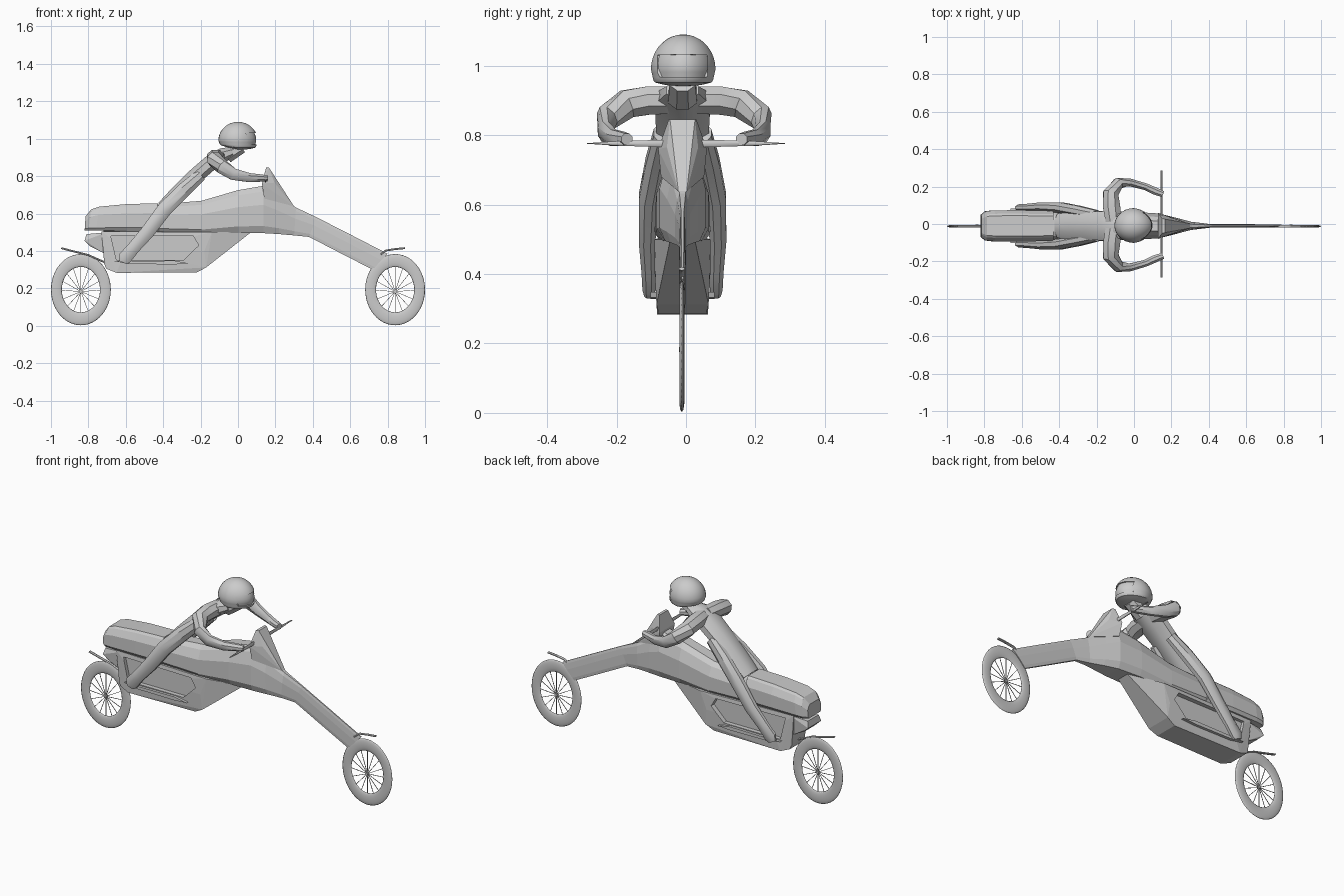
import bpy, bmesh, math
from mathutils import Vector

if "Cube" in bpy.data.objects:
    bpy.data.objects.remove(bpy.data.objects["Cube"])

YC = -0.01  # centre plane of the machine


def finish(bm, name, smooth=None):
    bmesh.ops.recalc_face_normals(bm, faces=bm.faces)
    me = bpy.data.meshes.new(name)
    bm.to_mesh(me)
    bm.free()
    ob = bpy.data.objects.new(name, me)
    bpy.context.collection.objects.link(ob)
    bpy.ops.object.select_all(action='DESELECT')
    bpy.context.view_layer.objects.active = ob
    ob.select_set(True)
    if smooth:
        bpy.ops.object.shade_smooth_by_angle(angle=math.radians(smooth))
    return ob


def skin(bm, rings):
    """Join vertex rings into a capped skin."""
    rings = [[bm.verts.new(p) for p in r] for r in rings]
    n = len(rings[0])
    for a, b in zip(rings, rings[1:]):
        for i in range(n):
            bm.faces.new((a[i], a[(i + 1) % n], b[(i + 1) % n], b[i]))
    bm.faces.new(rings[0])
    bm.faces.new(rings[-1])


def tube(bm, pts, ref, sides=8):
    """Elliptical tube; each point is x, y, z, radius along ref, radius across."""
    c = [Vector(p[:3]) for p in pts]
    rings = []
    for i, p in enumerate(pts):
        t = (c[min(i + 1, len(c) - 1)] - c[max(i - 1, 0)]).normalized()
        r = Vector(ref)
        u = (r - t * r.dot(t)).normalized()
        v = t.cross(u)
        angs = [2 * math.pi * (k + 0.5) / sides for k in range(sides)]
        rings.append([c[i] + u * p[3] * math.cos(a) + v * p[4] * math.sin(a) for a in angs])
    skin(bm, rings)


def limb(name, pts, ref=(0, 1, 0), sides=8, smooth=35):
    bm = bmesh.new()
    tube(bm, pts, ref, sides)
    return finish(bm, name, smooth)


def hull(name, pts, sym=True):
    """Convex solid; points x, half-width, z are mirrored about the centre plane."""
    bm = bmesh.new()
    for x, y, z in pts:
        for s in ((1, -1) if sym else (1,)):
            bm.verts.new((x, YC + s * y, z))
    bmesh.ops.remove_doubles(bm, verts=bm.verts, dist=1e-5)
    res = bmesh.ops.convex_hull(bm, input=bm.verts)
    junk = {g for g in res['geom_interior'] + res['geom_unused'] if isinstance(g, bmesh.types.BMVert)}
    bmesh.ops.delete(bm, geom=list(junk), context='VERTS')
    return finish(bm, name)


def body(name, stations, cross, smooth=None):
    """Loft of x_bottom, z_bottom, x_top, z_top, half-width along the machine."""
    bm = bmesh.new()
    rings = []
    for xb, zb, xt, zt, w in stations:
        half = [(xb + (xt - xb) * f, w * k, zb + (zt - zb) * f) for f, k in cross]
        rings.append([(x, YC + y, z) for x, y, z in half] +
                     [(x, YC - y, z) for x, y, z in reversed(half)])
    skin(bm, rings)
    return finish(bm, name, smooth)


def cut(ob, cutter):
    m = ob.modifiers.new('cut', 'BOOLEAN')
    m.operation, m.object, m.solver = 'DIFFERENCE', cutter, 'EXACT'
    bpy.context.view_layer.objects.active = ob
    bpy.ops.object.modifier_apply(modifier=m.name)
    bpy.data.objects.remove(cutter)


# tank flowing into the long thin fork
body('tank_and_fork', [
    (-0.72, 0.505, -0.72, 0.56, 0.07), (-0.42, 0.497, -0.42, 0.65, 0.076),
    (-0.195, 0.487, -0.195, 0.668, 0.078), (0.0, 0.497, 0.0, 0.725, 0.075),
    (0.136, 0.495, 0.136, 0.748, 0.066), (0.22, 0.49, 0.21, 0.70, 0.045),
    (0.30, 0.483, 0.31, 0.632, 0.022), (0.38, 0.475, 0.42, 0.58, 0.01),
    (0.55, 0.387, 0.61, 0.483, 0.009), (0.72, 0.30, 0.80, 0.385, 0.008)],
    [(0, 0.75), (0.15, 1), (0.6, 1), (0.88, 0.72), (1, 0.4)])

# seat
body('seat', [
    (-0.82, 0.51, -0.815, 0.585, 0.06), (-0.80, 0.508, -0.785, 0.622, 0.078),
    (-0.76, 0.508, -0.74, 0.637, 0.083), (-0.60, 0.508, -0.60, 0.65, 0.084),
    (-0.43, 0.505, -0.43, 0.655, 0.08)],
    [(0, 0.85), (0.12, 1), (0.65, 1), (0.92, 0.78), (1, 0.65)])

# tail block below the seat
hull('tail_block', [(-0.81, 0.05, 0.49), (-0.82, 0.06, 0.455), (-0.79, 0.05, 0.425),
                    (-0.72, 0.05, 0.39), (-0.70, 0.06, 0.50)])

# engine casing with recessed sides
engine = hull('engine_casing', [
    (-0.73, 0.065, 0.505), (-0.715, 0.06, 0.33), (-0.705, 0.065, 0.305), (-0.65, 0.073, 0.283),
    (-0.22, 0.068, 0.285), (-0.17, 0.075, 0.312), (-0.18, 0.08, 0.40), (-0.14, 0.08, 0.50),
    (0.0, 0.03, 0.46), (0.07, 0.035, 0.50), (-0.6, 0.08, 0.40)])
for s in (1, -1):
    shape = [(-0.65, 0.352), (-0.29, 0.352), (-0.21, 0.43), (-0.24, 0.48), (-0.68, 0.48)]
    cut(engine, hull('recess_cutter', [(x, s * y, z) for x, z in shape for y in (0.052, 0.15)], False))
    # footboards
    hull('footboard', [(x, s * y, z) for x, z in
                       ((-0.66, 0.345), (-0.58, 0.33), (-0.34, 0.328), (-0.26, 0.333), (-0.34, 0.348))
                       for y in (0.06, 0.092)], False)

# front shield
hull('front_shield', [(0.15, 0.04, 0.845), (0.166, 0.036, 0.845), (0.128, 0.07, 0.76),
                      (0.195, 0.045, 0.765), (0.14, 0.062, 0.68), (0.30, 0.012, 0.638)])

# handlebar, tapering to points
limb('handlebar', [(0.147, y, 0.776, r, 0.005) for y, r in
                   ((-0.285, 0.001), (-0.2, 0.007), (-0.08, 0.011), (0.08, 0.011), (0.2, 0.007), (0.285, 0.001))],
     ref=(0, 0, 1))

# wheels: upright oval tyres with wire spokes
for end, x in (('rear', -0.84), ('front', 0.84)):
    bpy.ops.mesh.primitive_torus_add(major_segments=48, minor_segments=10, major_radius=0.131,
                                     minor_radius=0.029, location=(x, -0.012, 0.193),
                                     rotation=(math.pi / 2, 0, 0))
    tyre = bpy.context.object
    tyre.name = end + '_tyre'
    tyre.scale = (1, 1.19, 0.26)
    bpy.ops.object.shade_smooth_by_angle(angle=math.radians(40))
    bm = bmesh.new()
    for k in range(16):
        a = 2 * math.pi * k / 16
        tube(bm, [(x, -0.012, 0.183, 0.0018, 0.0018),
                  (x + 0.108 * math.cos(a), -0.012, 0.19 + 0.128 * math.sin(a), 0.0018, 0.0018)], (0, 1, 0), 4)
    tube(bm, [(x, -0.02, 0.183, 0.008, 0.008), (x, -0.004, 0.183, 0.008, 0.008)], (0, 0, 1), 8)
    finish(bm, end + '_spokes')

# mudguards
for end, path in (('rear', ((-0.945, 0.415), (-0.88, 0.398), (-0.80, 0.378), (-0.71, 0.338))),
                  ('front', ((0.755, 0.375), (0.79, 0.402), (0.84, 0.41), (0.893, 0.415)))):
    limb(end + '_mudguard', [(x, -0.012, z, 0.009, 0.005) for x, z in path], sides=6)

# rider torso and neck
limb('torso', [(-0.40, YC, 0.63, 0.07, 0.04), (-0.32, YC, 0.71, 0.08, 0.045), (-0.24, YC, 0.79, 0.08, 0.045),
               (-0.15, YC, 0.868, 0.085, 0.045), (-0.08, YC, 0.913, 0.075, 0.042), (-0.03, YC, 0.93, 0.05, 0.03)],
     smooth=30)
limb('neck', [(-0.06, YC, 0.905, 0.045, 0.04), (0.02, YC, 0.955, 0.04, 0.035)])

# rider legs and arms
for side, s in (('left', 1), ('right', -1)):
    leg = [(-0.20, 0.06, 0.805, 0.025, 0.035), (-0.29, 0.078, 0.725, 0.03, 0.042),
           (-0.395, 0.098, 0.62, 0.03, 0.043), (-0.485, 0.102, 0.50, 0.026, 0.04),
           (-0.56, 0.098, 0.415, 0.022, 0.036), (-0.605, 0.097, 0.362, 0.02, 0.04),
           (-0.615, 0.097, 0.338, 0.014, 0.026)]
    arm = [(-0.11, 0.02, 0.90, 0.042, 0.045), (-0.12, 0.10, 0.90, 0.044, 0.05),
           (-0.125, 0.165, 0.89, 0.044, 0.045), (-0.085, 0.222, 0.85, 0.04, 0.032),
           (-0.025, 0.228, 0.81, 0.034, 0.022), (0.06, 0.205, 0.792, 0.026, 0.02),
           (0.11, 0.182, 0.79, 0.022, 0.022), (0.155, 0.165, 0.788, 0.018, 0.018)]
    limb(side + '_leg', [(x, YC + s * y, z, a, b) for x, y, z, a, b in leg])
    limb(side + '_arm', [(x, YC / 2 + s * y, z, a, b) for x, y, z, a, b in arm], ref=(0, 0, 1))


# helmet shell with a window, and the visor behind it
def helmet(name, k):
    bm = bmesh.new()
    bmesh.ops.create_uvsphere(bm, u_segments=28, v_segments=18, radius=1)
    for v in bm.verts:
        x, y, z = v.co
        if z < 0:
            h = math.hypot(x, y)
            if h > 1e-4:
                g = min(1, h * 1.5) * (1 + 0.12 * z) / h
                x, y = x * g, y * g
            z *= 0.5 if x > 0 else 0.5 + 0.2 * x
        v.co = (0.105 * x * k, -0.008 + 0.093 * y * k * (1 - 0.12 * max(x, 0)), 0.99 + 0.1 * z * k)
    return finish(bm, name, 35)


shell = helmet('helmet_shell', 1)
cut(shell, hull('window_cutter', [(0.035, 0.072, 1.03), (0.055, 0.072, 0.968), (0.2, 0.066, 0.968),
                                  (0.2, 0.06, 1.035)]))
helmet('visor', 0.93)
